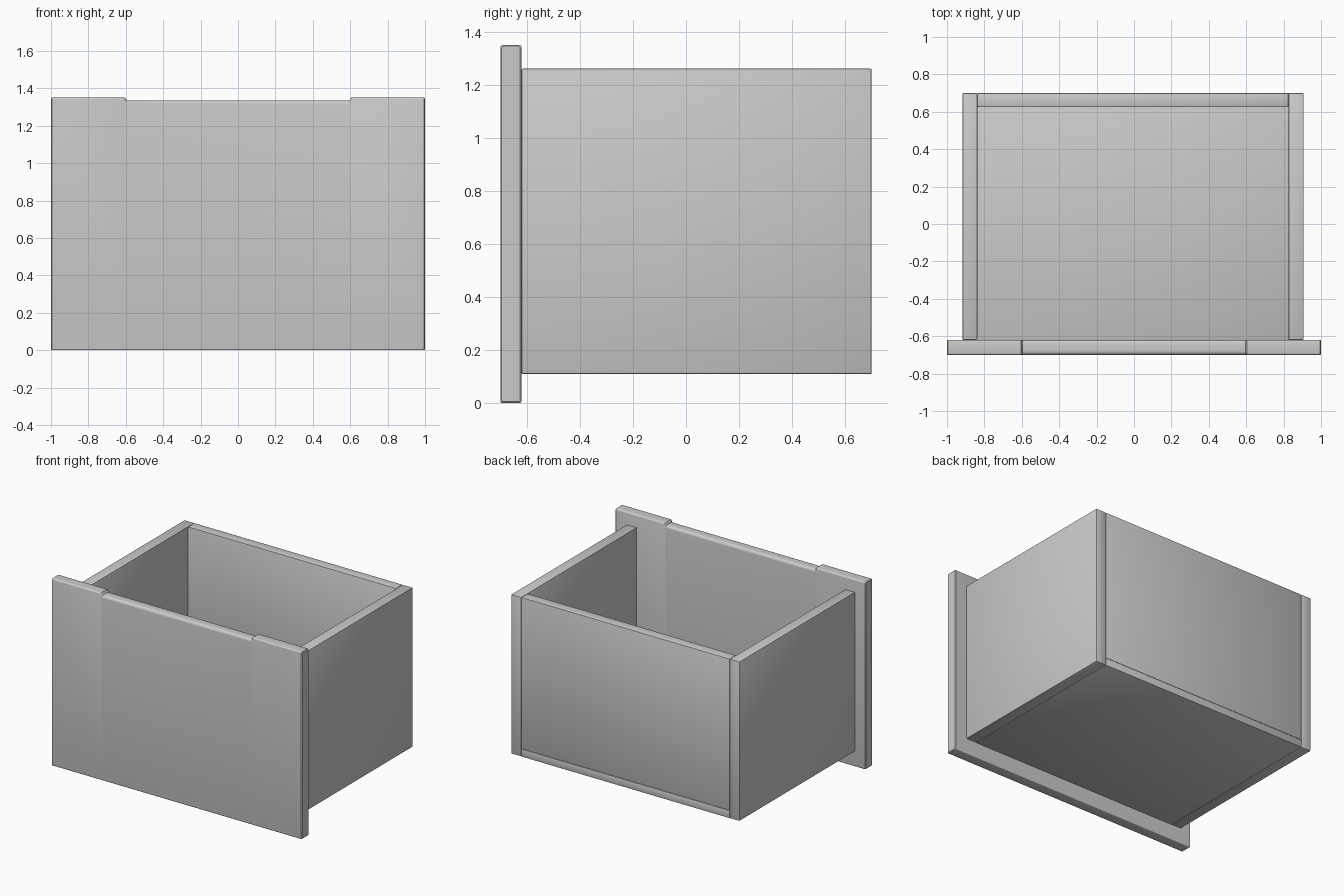
import bpy, bmesh, math

if "Cube" in bpy.data.objects:
    bpy.data.objects.remove(bpy.data.objects["Cube"])

def finish(obj):
    bpy.ops.object.select_all(action='DESELECT')
    obj.select_set(True)
    bpy.context.view_layer.objects.active = obj
    bpy.ops.object.shade_smooth_by_angle(angle=math.radians(35))

def new_object(name, bm):
    bmesh.ops.recalc_face_normals(bm, faces=bm.faces[:])
    me = bpy.data.meshes.new(name)
    bm.to_mesh(me)
    bm.free()
    obj = bpy.data.objects.new(name, me)
    bpy.context.collection.objects.link(obj)
    return obj

def board(name, lo, hi, bevel=0.006):
    """Flat board between two corners with slightly eased edges."""
    bm = bmesh.new()
    bmesh.ops.create_cube(bm, size=1)
    for v in bm.verts:
        v.co = [(a + b) / 2 + c * (b - a) for a, b, c in zip(lo, hi, v.co)]
    bmesh.ops.bevel(bm, geom=bm.edges[:], offset=bevel, segments=2,
                    profile=0.5, affect='EDGES')
    finish(new_object(name, bm))

def section(x, top, r, inset=0.0):
    """Upright cross-section of the drawer front with rounded corners."""
    y0, y1, z0, z1 = -0.70 + inset, -0.62 - inset, inset, top - inset
    pts = []
    corners = [(y1, z1, -1, -1, 0, r), (y0, z1, 1, -1, 90, r),
               (y0, z0, 1, 1, 180, 0.006), (y1, z0, -1, 1, 270, 0.006)]
    for y, z, sy, sz, start, rad in corners:
        for i in range(5):
            a = math.radians(start + 22.5 * i)
            pts.append((x, y + sy * rad + rad * math.cos(a),
                        z + sz * rad + rad * math.sin(a)))
    return pts

# Drawer front: lofted left to right, with a shallow lowered grip in the middle
half = [(-1.0, 1.35, 0.01, 0.005), (-0.995, 1.35, 0.01, 0),
        (-0.605, 1.35, 0.01, 0), (-0.595, 1.335, 0.02, 0)]
stations = half + [(-x, t, r, i) for x, t, r, i in reversed(half)]
bm = bmesh.new()
rings = [[bm.verts.new(p) for p in section(*s)] for s in stations]
n = len(rings[0])
for a, b in zip(rings, rings[1:]):
    for i in range(n):
        j = (i + 1) % n
        bm.faces.new((a[i], a[j], b[j], b[i]))
bm.faces.new(rings[0])
bm.faces.new(rings[-1])
finish(new_object("drawer_front", bm))

# Box sides
board("left_side", (-0.917, -0.62, 0.11), (-0.838, 0.70, 1.26))
board("right_side", (0.826, -0.62, 0.11), (0.907, 0.70, 1.26))

# Box back and bottom, held between the sides
board("back_panel", (-0.838, 0.625, 0.165), (0.826, 0.70, 1.26))
board("bottom_panel", (-0.838, -0.62, 0.11), (0.826, 0.70, 0.165), 0.003)
